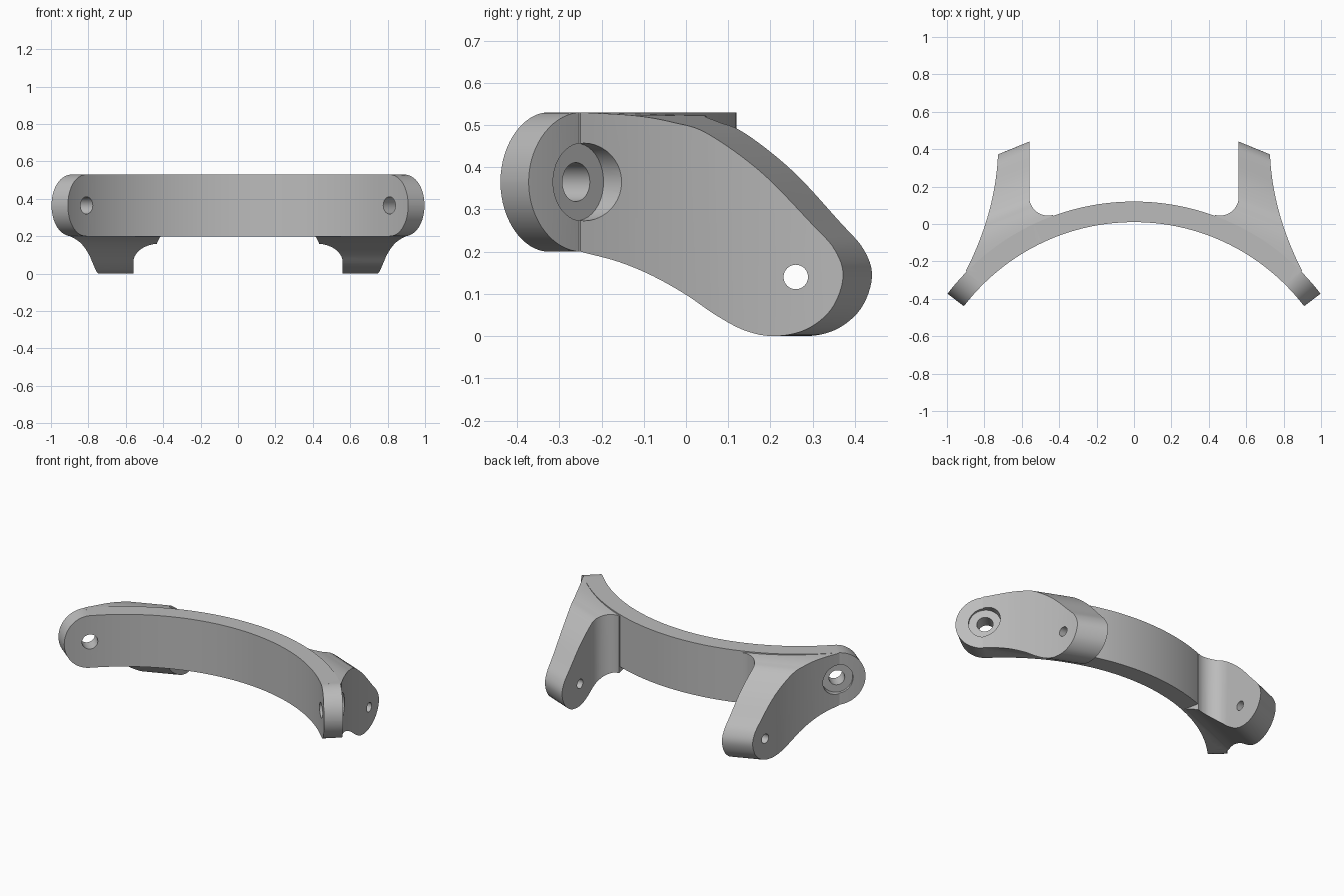
import bpy, bmesh, math
from mathutils import Vector

cube = bpy.data.objects.get("Cube")
if cube:
    bpy.data.objects.remove(cube, do_unlink=True)

CY = -1.135               # centre of the curved band in plan
R_IN, R_OUT = 1.145, 1.255
Z_MID, HALF = 0.365, 0.165
EAR = math.radians(45)    # bolt axis of each ear
TIP = math.radians(7.6)   # angle taken by the ear's rounded tip
SLANT = 0.41              # slope of the leg's end face in plan

grey = bpy.data.materials.new("bracket grey")
grey.use_nodes = True
grey.diffuse_color = (0.5, 0.5, 0.5, 1)
grey.node_tree.nodes["Principled BSDF"].inputs["Base Color"].default_value = (0.5, 0.5, 0.5, 1)


def polar(r, a):
    return r * math.sin(a), CY + r * math.cos(a)


def finish(name, bm):
    bmesh.ops.recalc_face_normals(bm, faces=bm.faces)
    mesh = bpy.data.meshes.new(name)
    bm.to_mesh(mesh)
    bm.free()
    mesh.materials.append(grey)
    ob = bpy.data.objects.new(name, mesh)
    bpy.context.collection.objects.link(ob)
    return ob


def loft(name, rings):
    """Skin a list of equal closed rings and cap both ends."""
    bm = bmesh.new()
    loops = [[bm.verts.new(p) for p in ring] for ring in rings]
    n = len(loops[0])
    for a, b in zip(loops, loops[1:]):
        for i in range(n):
            j = (i + 1) % n
            bm.faces.new((a[i], a[j], b[j], b[i]))
    bm.faces.new(loops[0])
    bm.faces.new(loops[-1])
    return finish(name, bm)


def apply(ob, kind, **props):
    mod = ob.modifiers.new(kind, kind)
    for key, value in props.items():
        setattr(mod, key, value)
    bpy.context.view_layer.objects.active = ob
    bpy.ops.object.modifier_apply(modifier=mod.name)


def boolean(ob, tool, operation):
    apply(ob, 'BOOLEAN', object=tool, operation=operation, solver='EXACT')
    bpy.data.objects.remove(tool, do_unlink=True)


def cylinder(name, start, end, radius):
    start, end = Vector(start), Vector(end)
    axis = end - start
    bm = bmesh.new()
    bmesh.ops.create_cone(bm, cap_ends=True, segments=40, radius1=radius,
                          radius2=radius, depth=axis.length)
    turn = axis.to_track_quat('Z', 'Y').to_matrix().to_4x4()
    bmesh.ops.transform(bm, matrix=turn, verts=bm.verts)
    bmesh.ops.translate(bm, vec=(start + end) / 2, verts=bm.verts)
    return finish(name, bm)


# Curved band with rounded ears
tip = [(EAR + TIP * math.sin(t), HALF * math.cos(t))
       for t in (math.radians(89 * i / 16) for i in range(17))]
mid = [(EAR * i / 32, HALF) for i in range(-31, 32)]
stations = [(-a, h) for a, h in reversed(tip)] + mid + tip
bracket = loft("bracket", [
    [(*polar(r, a), Z_MID + side * h)
     for r, side in ((R_IN, -1), (R_OUT, -1), (R_OUT, 1), (R_IN, 1))]
    for a, h in stations])


# Leg outline in plan
def outer_x(y):
    u = 0.375 - y
    return 0.727 + 0.04 * u + 0.375 * u * u


ys = [-0.25 + 0.625 * i / 20 for i in range(21)]
plan = [(outer_x(y), y) for y in ys] + [(0.56, 0.445)]
plan += [(0.46 + 0.1 * math.cos(t), 0.145 + 0.1 * math.sin(t))
         for t in (math.radians(-105 * i / 14) for i in range(15))]
plan += [polar(1.15, math.radians(21 + 2 * i)) for i in range(13)]
legs = loft("legs", [[(x, y, z) for x, y in plan] for z in (-0.1, 0.7)])


# Leg side profile, swept parallel to the slanted end face
def spline(points, steps=6):
    """Smooth curve through the given points."""
    p = [Vector(q) for q in points]
    p = [2 * p[0] - p[1]] + p + [2 * p[-1] - p[-2]]
    out = []
    for a, b, c, d in zip(p, p[1:], p[2:], p[3:]):
        for i in range(steps):
            t = i / steps
            out.append(0.5 * (2 * b + (c - a) * t + (2 * a - 5 * b + 4 * c - d) * t * t
                              + (3 * b - a - 3 * c + d) * t ** 3))
    return out + [p[-2]]


side = spline([(-0.25, 0.53), (-0.12, 0.522), (-0.03, 0.506), (0.05, 0.48), (0.176, 0.39),
               (0.294, 0.27), (0.352, 0.205), (0.372, 0.14), (0.345, 0.065),
               (0.285, 0.016), (0.21, 0), (0.14, 0.013), (0.07, 0.05), (0, 0.098),
               (-0.08, 0.143), (-0.16, 0.176), (-0.25, 0.2)])
profile = [(y + SLANT * outer_x(y), z) for y, z in side]
profile += [(-0.3, 0.2), (-0.3, 0.53)]
sweep = loft("leg_sweep", [[(x, s - SLANT * x, z) for s, z in profile] for x in (0.2, 1.2)])
boolean(legs, sweep, 'INTERSECT')
apply(legs, 'MIRROR')
boolean(bracket, legs, 'UNION')

# Ear bolt holes with counterbores
for sign in (-1, 1):
    for r0, r1, radius in ((1.0, 1.4, 0.046), (1.237, 1.45, 0.092)):
        drill = cylinder("ear_drill", (*polar(r0, sign * EAR), Z_MID),
                         (*polar(r1, sign * EAR), Z_MID), radius)
        boolean(bracket, drill, 'DIFFERENCE')

# Pin hole through both legs
boolean(bracket, cylinder("pin_drill", (-1, 0.26, 0.14), (1, 0.26, 0.14), 0.029), 'DIFFERENCE')

bpy.ops.object.select_all(action='DESELECT')
bracket.select_set(True)
bpy.context.view_layer.objects.active = bracket
bpy.ops.object.shade_smooth_by_angle(angle=math.radians(25))
